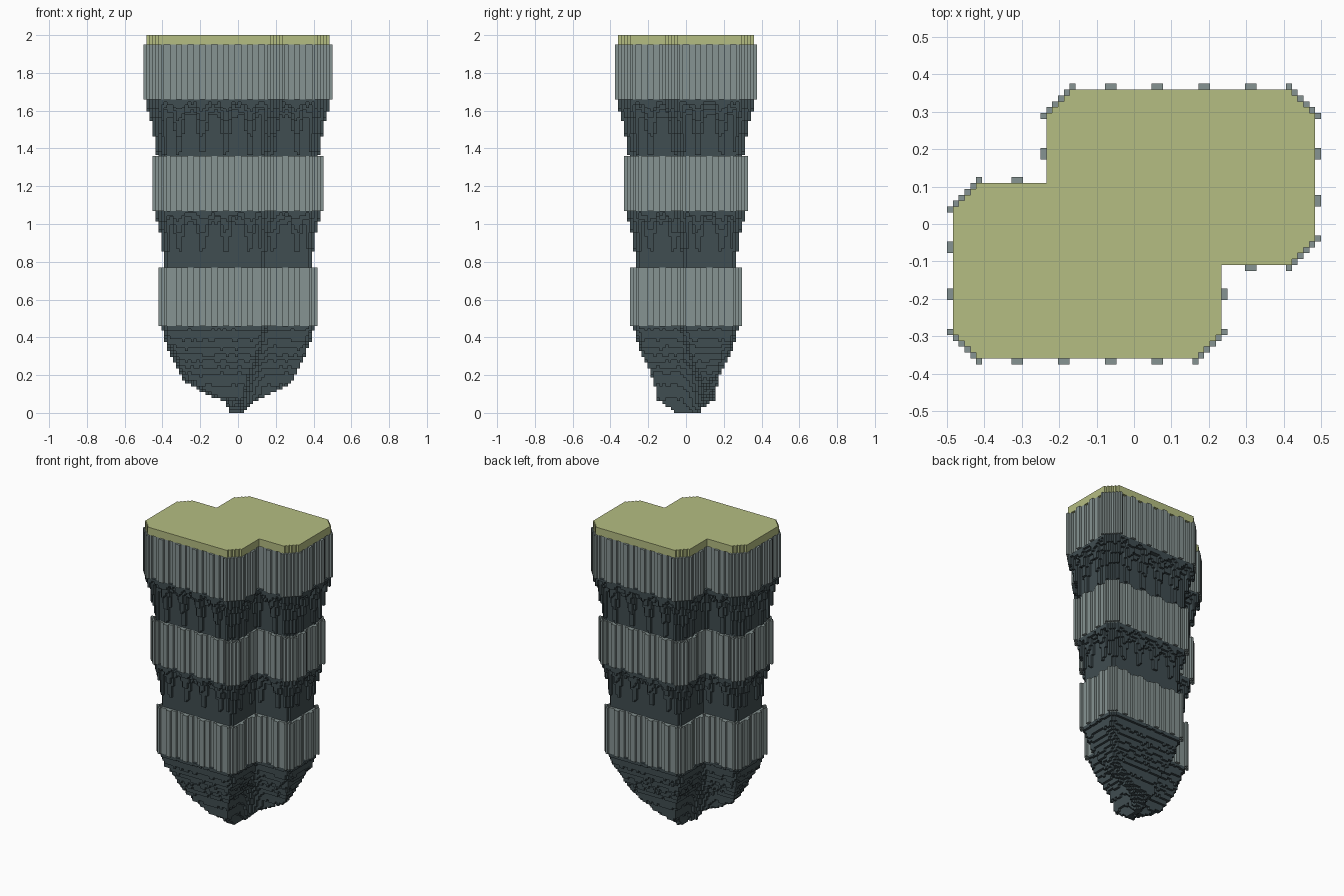
import bpy, bmesh, math, random

random.seed(4)
cube = bpy.data.objects.get("Cube")
if cube:
    bpy.data.objects.remove(cube, do_unlink=True)

CELL = 1 / 64  # size of one block
GRID = [(i, j) for i in range(-33, 33) for j in range(-25, 25)]


def make_material(name, rgb):
    mat = bpy.data.materials.new(name)
    mat.use_nodes = True
    mat.diffuse_color = (*rgb, 1)
    bsdf = mat.node_tree.nodes["Principled BSDF"]
    bsdf.inputs["Base Color"].default_value = (*rgb, 1)
    bsdf.inputs["Roughness"].default_value = 0.9
    return mat


GRASS = make_material("grass green", (0.462, 0.509, 0.223))
GREY = make_material("grey stone", (0.238, 0.292, 0.287))
DARK = make_material("dark slate", (0.051, 0.074, 0.082))


# Plan: two overlapping rectangles with stepped corners, inset by n blocks
def in_lobe(i, j, n):
    dx = min(i + 31 - n, 14 - n - i)
    dy = min(j + 23 - n, 6 - n - j)
    return dx >= 0 and dy >= 0 and dx + dy >= 4 - n // 2


def inside(i, j, n):
    return in_lobe(i, j, n) or in_lobe(-1 - i, -1 - j, n)


def plan(n):
    return {c for c in GRID if inside(*c, n)}


def rib_phase(i, j, n):
    """Blocks from the nearest rib centre along the wall: 0.5 to 3.5."""
    faces_y = not (inside(i, j + 1, n) and inside(i, j - 1, n))
    faces_x = not (inside(i + 1, j, n) and inside(i - 1, j, n))
    if faces_x and faces_y:
        return 0.5
    if not (faces_x or faces_y):
        return 3.5
    along = i if faces_y else j
    return abs((along + 0.5) % 8 - 4)


def build_columns(name, columns, mat, merge=False):
    """Mesh block columns {(i, j): (bottom, top)}, with only exposed faces."""
    bm = bmesh.new()

    def quad(*pts):
        bm.faces.new([bm.verts.new(p) for p in pts])

    for (i, j), (lo, hi) in columns.items():
        x0, x1, y0, y1 = (k * CELL for k in (i, i + 1, j, j + 1))
        quad((x0, y0, hi), (x1, y0, hi), (x1, y1, hi), (x0, y1, hi))
        quad((x0, y1, lo), (x1, y1, lo), (x1, y0, lo), (x0, y0, lo))
        sides = [((i, j - 1), (x0, y0), (x1, y0)), ((i + 1, j), (x1, y0), (x1, y1)),
                 ((i, j + 1), (x1, y1), (x0, y1)), ((i - 1, j), (x0, y1), (x0, y0))]
        for nb, a, b in sides:
            nlo, nhi = columns.get(nb, (hi, hi))
            for s, e in ((lo, min(hi, nlo)), (max(lo, nhi), hi)):
                if e - s > 1e-6:
                    quad((*a, s), (*b, s), (*b, e), (*a, e))
    bmesh.ops.remove_doubles(bm, verts=bm.verts, dist=1e-5)
    if merge:
        bmesh.ops.dissolve_limit(bm, angle_limit=0.01, verts=bm.verts, edges=bm.edges)
    mesh = bpy.data.meshes.new(name)
    bm.to_mesh(mesh)
    bm.free()
    mesh.materials.append(mat)
    obj = bpy.data.objects.new(name, mesh)
    bpy.context.collection.objects.link(obj)
    return obj


# Ribbed band: raised ribs every eight blocks, narrow grooves between them
def ribbed_band(name, n, lo, hi):
    cells = plan(n + 1)
    for c in plan(n) - cells:
        if rib_phase(*c, n) < 3:
            cells.add(c)
    for c in plan(n - 1) - plan(n):
        if rib_phase(*c, n - 1) < 1:
            cells.add(c)
    build_columns(name, {c: (lo, hi) for c in cells}, GREY, True)


# Recessed layer: straight core with tapering brackets under the band above
def bracket_layer(name, first, depths, lo, hi):
    core = first + len(depths)
    columns = {c: (lo, hi) for c in plan(core)}
    for k, depth in enumerate(depths):
        n = first + k
        for c in plan(n) - plan(n + 1):
            phase = rib_phase(*c, n)
            share = 1.0 if phase < 1 else 0.6 if phase < 2 else 0.3
            drop = depth * share + random.choice((0, CELL))
            columns[c] = (max(lo, hi - drop), hi)
    build_columns(name, columns, DARK)


def lookup(table, v):
    """Linear interpolation through (input, height) pairs."""
    for (a, za), (b, zb) in zip(table, table[1:]):
        if v <= b:
            return za + (zb - za) * max(0, v - a) / (b - a)
    return table[-1][1]


# Rocky underside: bottom height from edge distance and centre distance
def rocky_base(name, n, top):
    cells = plan(n)
    rim = [c for c in plan(n - 1) if c not in cells]
    by_edge = [(0.0, 0.44), (0.02, 0.37), (0.05, 0.30), (0.10, 0.19), (0.125, 0.07), (0.14, 0.0)]
    by_centre = [(0.06, 0.0), (0.12, 0.06), (0.20, 0.10), (0.27, 0.15), (0.33, 0.2), (0.42, 0.36)]
    columns = {}
    for i, j in cells:
        edge = min(math.hypot(i - a, j - b) for a, b in rim) * CELL - CELL
        radius = math.hypot(i + 0.5, j + 0.5) * CELL
        z = max(lookup(by_edge, edge), lookup(by_centre, radius))
        z += random.uniform(-0.6, 0.6) * CELL
        z = max(0, round(z / CELL) * CELL)
        columns[(i, j)] = (min(z, top - CELL), top)
    build_columns(name, columns, DARK)


build_columns("grass_top", {c: (1.95, 2.0) for c in plan(0)}, GRASS, True)
ribbed_band("upper_band", 0, 1.66, 1.95)
bracket_layer("upper_brackets", 0, [0.05, 0.10, 0.18, 0.28], 1.36, 1.66)
ribbed_band("middle_band", 3, 1.07, 1.36)
bracket_layer("lower_brackets", 3, [0.04, 0.10, 0.20], 0.77, 1.07)
ribbed_band("lower_band", 5, 0.46, 0.77)
rocky_base("rocky_underside", 5, 0.46)
